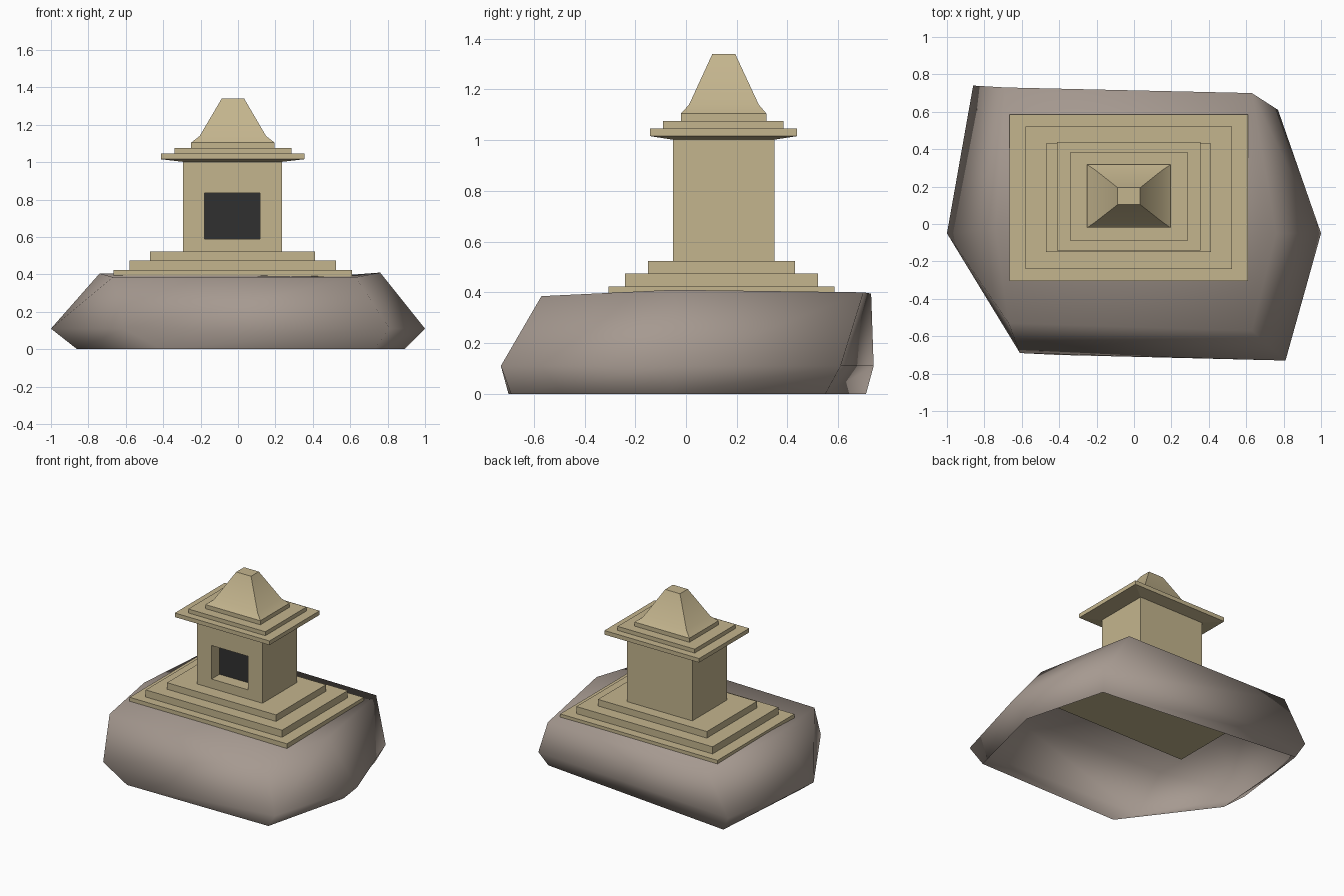
import bpy, bmesh
from math import radians

if "Cube" in bpy.data.objects:
    bpy.data.objects.remove(bpy.data.objects["Cube"])


def material(name, rgb):
    m = bpy.data.materials.new(name)
    m.diffuse_color = (*rgb, 1)
    m.use_nodes = True
    m.node_tree.nodes["Principled BSDF"].inputs["Base Color"].default_value = m.diffuse_color
    return m


ROCK = material("rock", (0.38, 0.32, 0.28))
SAND = material("sandstone", (0.55, 0.46, 0.27))
DARK = material("dark", (0.03, 0.03, 0.03))


def loft(name, rings, mat, cap_bottom=True, smooth=180):
    """Join equal-sized rings of points into a skin and cap the ends."""
    bm = bmesh.new()
    vs = [[bm.verts.new(p) for p in ring] for ring in rings]
    n = len(vs[0])
    for a, b in zip(vs, vs[1:]):
        for i in range(n):
            j = (i + 1) % n
            bm.faces.new((a[i], a[j], b[j], b[i]))
    bm.faces.new(vs[-1])
    if cap_bottom:
        bm.faces.new(vs[0][::-1])
    bm.normal_update()
    me = bpy.data.meshes.new(name)
    bm.to_mesh(me)
    bm.free()
    ob = bpy.data.objects.new(name, me)
    bpy.context.collection.objects.link(ob)
    me.materials.append(mat)
    if smooth:
        bpy.ops.object.select_all(action='DESELECT')
        ob.select_set(True)
        bpy.context.view_layer.objects.active = ob
        if smooth == 180:
            bpy.ops.object.shade_smooth()
        else:
            bpy.ops.object.shade_smooth_by_angle(angle=radians(smooth))
    return ob


def rect(x0, x1, y0, y1, z):
    return [(x0, y0, z), (x1, y0, z), (x1, y1, z), (x0, y1, z)]


def box(name, x0, x1, y0, y1, z0, z1, mat=SAND):
    return loft(name, [rect(x0, x1, y0, y1, z) for z in (z0, z1)], mat, smooth=0)


# Six-sided boulder, hollow underneath
bottom = [(-.41, -.70, 0), (.73, -.69, 0), (.89, -.05, 0),
          (.73, .55, 0), (-.80, .71, 0), (-.86, -.10, 0)]
girth = [(-.61, -.69, .11), (.81, -.73, .11), (1, -.05, .11),
         (.77, .61, .11), (-.86, .74, .11), (-1, -.05, .11)]
top = [(-.67, -.53, .385), (.63, -.57, .385), (.76, -.05, .41),
       (.63, .70, .40), (-.69, .73, .395), (-.74, -.03, .405)]
loft("boulder", [bottom, girth, top], ROCK, cap_bottom=False)

# Stepped plinth
box("plinth_step_1", -.665, .61, -.305, .585, .38, .423)
box("plinth_step_2", -.58, .525, -.24, .52, .423, .475)
box("plinth_step_3", -.47, .413, -.15, .43, .475, .523)

# Shrine body with a niche cut into the front
body = box("shrine_body", -.295, .235, -.052, .348, .523, 1.003)
cutter = box("niche_cutter", -.178, .118, -.2, .045, .59, .836)
cutter.hide_render = True
cutter.hide_viewport = True
cut = body.modifiers.new("niche", 'BOOLEAN')
cut.operation = 'DIFFERENCE'
cut.solver = 'EXACT'
cut.object = cutter
box("niche_back", -.178, .118, .04, .047, .59, .836, DARK)

# Eaves: sloped underside, then two more steps
loft("eave_1", [rect(-.295, .235, -.052, .348, 1.002),
                rect(-.413, .355, -.142, .438, 1.016),
                rect(-.413, .355, -.142, .438, 1.046)], SAND, smooth=0)
box("eave_2", -.34, .285, -.09, .385, 1.046, 1.075)
box("eave_3", -.25, .195, -.02, .317, 1.075, 1.105)

# Flared roof with a flat tip
loft("roof_cap", [rect(-.25, .195, -.02, .317, 1.105),
                  rect(-.205, .15, .012, .287, 1.14),
                  rect(-.087, .033, .104, .194, 1.34)], SAND, smooth=30)
